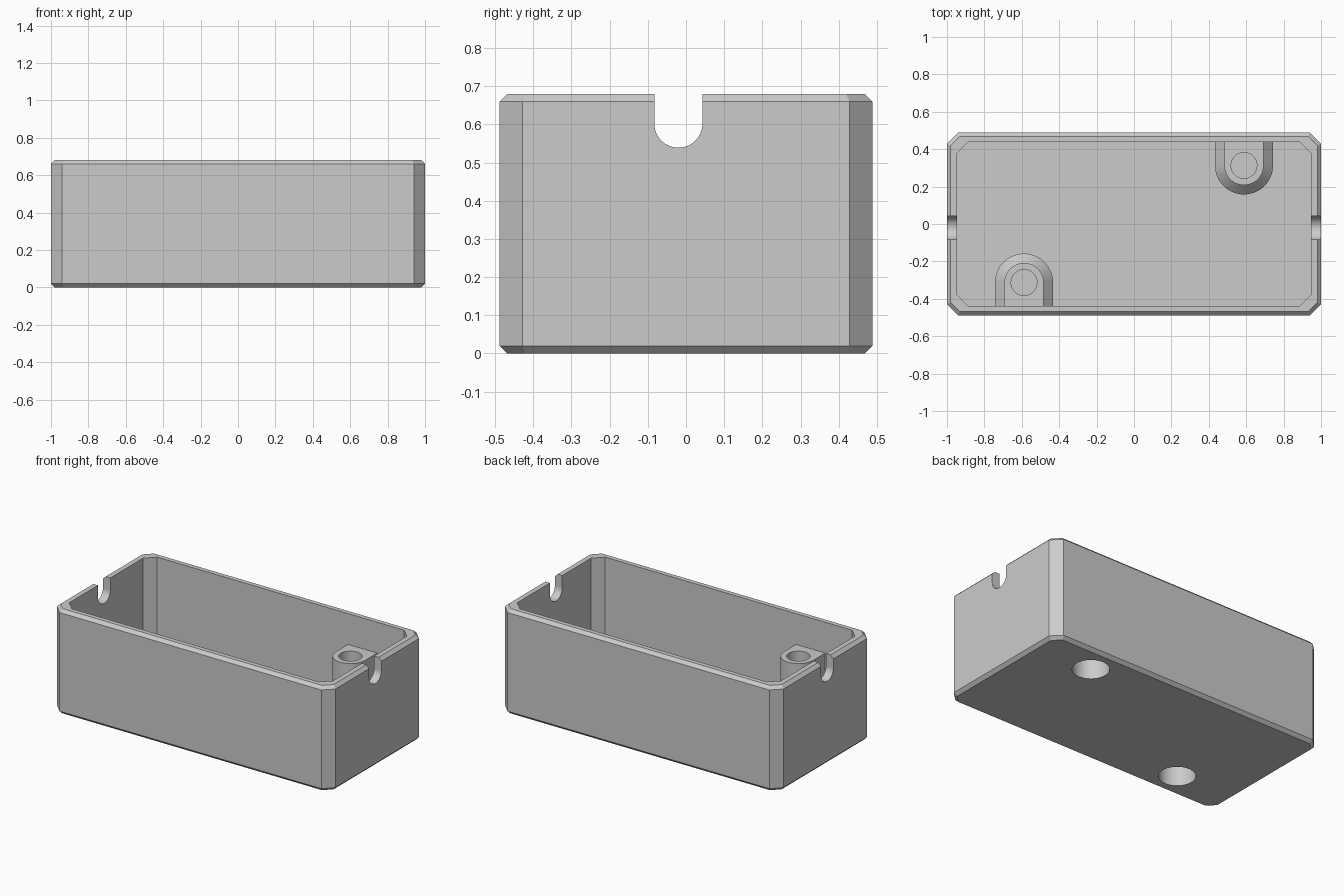
import bpy, bmesh, math

old = bpy.data.objects.get("Cube")
if old:
    bpy.data.objects.remove(old, do_unlink=True)

grey = bpy.data.materials.new("light grey plastic")
grey.use_nodes = True
COLOUR = (0.6, 0.6, 0.6, 1)
grey.diffuse_color = COLOUR
grey.node_tree.nodes["Principled BSDF"].inputs["Base Color"].default_value = COLOUR

SEGMENTS = 64
HALF_X, HALF_Y, HEIGHT = 1.0, 0.488, 0.68
CORNER, EDGE = 0.06, 0.02
FLOOR = 0.053
BOSS_X, BOSS_Y, BOSS_TOP = 0.588, 0.313, 0.48
HEAD_DEPTH = 0.21


def loft(name, rings):
    """Closed solid skinned through matching rings of points, capped at both ends."""
    bm = bmesh.new()
    loops = [[bm.verts.new(p) for p in ring] for ring in rings]
    count = len(loops[0])
    for low, high in zip(loops, loops[1:]):
        for i in range(count):
            j = (i + 1) % count
            bm.faces.new((low[i], low[j], high[j], high[i]))
    bm.faces.new(loops[0][::-1])
    bm.faces.new(loops[-1])
    bmesh.ops.recalc_face_normals(bm, faces=bm.faces)
    mesh = bpy.data.meshes.new(name)
    bm.to_mesh(mesh)
    bm.free()
    mesh.materials.append(grey)
    obj = bpy.data.objects.new(name, mesh)
    bpy.context.collection.objects.link(obj)
    return obj


def octagon(hx, hy, c, z):
    quarter = [(hx, hy - c), (hx - c, hy)]
    half = quarter + [(-x, y) for x, y in reversed(quarter)]
    return [(x, y, z) for x, y in half + [(-x, -y) for x, y in half]]


def outline(inset, z):
    return octagon(HALF_X - inset, HALF_Y - inset,
                   CORNER - inset * (2 - math.sqrt(2)), z)


def circle(x, y, r, z):
    angles = [math.tau * i / SEGMENTS for i in range(SEGMENTS)]
    return [(x + r * math.cos(a), y + r * math.sin(a), z) for a in angles]


def u_shape(side, r, z):
    """Half round facing the middle of the box, with straight flanks into the wall."""
    half = SEGMENTS // 2
    arc = [(r * math.cos(math.pi * i / half), -r * math.sin(math.pi * i / half))
           for i in range(half + 1)]
    back = HALF_Y - 0.025 - BOSS_Y
    points = arc + [(-r, back), (r, back)]
    return [(side * (BOSS_X + x), side * (BOSS_Y + y), z) for x, y in points]


def notch_profile(x, r=0.063, y=-0.02, z=0.602):
    half = SEGMENTS // 2
    arc = [(x, y + r * math.cos(math.pi * i / half), z - r * math.sin(math.pi * i / half))
           for i in range(half + 1)]
    return arc + [(x, y - r, HEIGHT + 0.1), (x, y + r, HEIGHT + 0.1)]


def combine(target, other, operation):
    mod = target.modifiers.new(other.name, 'BOOLEAN')
    mod.operation, mod.object, mod.solver = operation, other, 'EXACT'
    other.hide_render = True
    bpy.ops.object.select_all(action='DESELECT')
    bpy.context.view_layer.objects.active = target
    target.select_set(True)
    bpy.ops.object.modifier_apply(modifier=mod.name)
    bpy.data.objects.remove(other, do_unlink=True)


# Open box with chamfered edges, hollow down to the floor
box = loft("enclosure_box", [
    outline(EDGE, 0), outline(0, EDGE),
    outline(0, HEIGHT - EDGE), outline(EDGE, HEIGHT),
    octagon(0.947, 0.438, CORNER, HEIGHT), octagon(0.947, 0.438, CORNER, FLOOR)])

for side in (1, -1):
    # Screw boss, wide around the screw head and narrower above
    boss = loft("screw_boss", [
        u_shape(side, 0.155, FLOOR / 2), u_shape(side, 0.155, HEAD_DEPTH),
        u_shape(side, 0.105, HEAD_DEPTH + 0.05), u_shape(side, 0.105, BOSS_TOP)])
    combine(box, boss, 'UNION')

for side in (1, -1):
    x, y = side * BOSS_X, side * BOSS_Y
    # Screw head recess from below and screw hole from above, thin web between
    recess = loft("head_recess", [circle(x, y, 0.109, -0.1), circle(x, y, 0.109, HEAD_DEPTH)])
    combine(box, recess, 'DIFFERENCE')
    hole = loft("screw_hole", [circle(x, y, 0.069, HEAD_DEPTH + 0.01),
                               circle(x, y, 0.069, BOSS_TOP + 0.1)])
    combine(box, hole, 'DIFFERENCE')
    # Cable notch in each end wall
    notch = loft("cable_notch", [notch_profile(side * 0.9), notch_profile(side * 1.1)])
    combine(box, notch, 'DIFFERENCE')

bpy.ops.object.select_all(action='DESELECT')
box.select_set(True)
bpy.context.view_layer.objects.active = box
bpy.ops.object.shade_smooth_by_angle(angle=math.radians(25))
